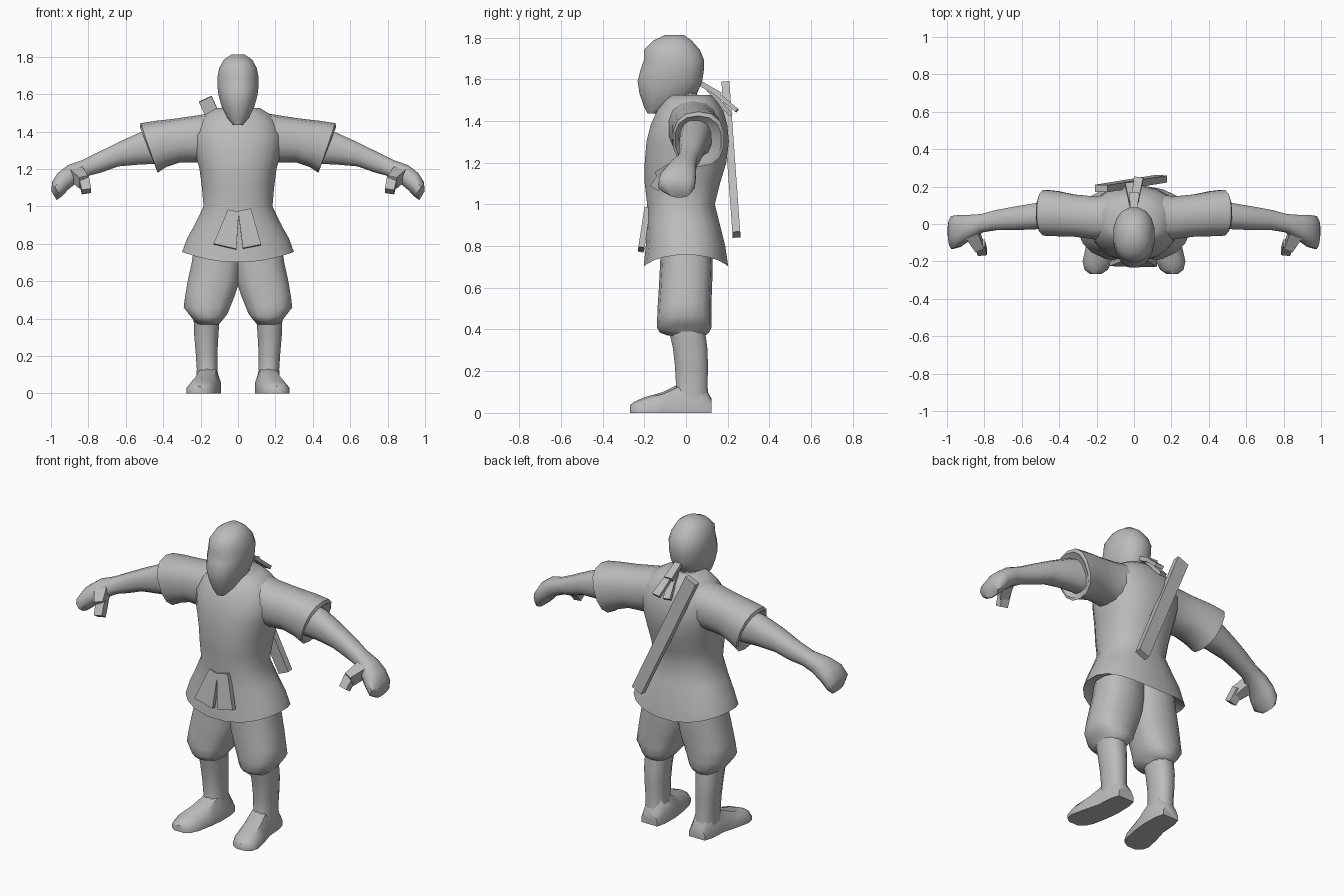
import bpy, bmesh, math
from mathutils import Vector

cloth = bpy.data.materials.new("plain_grey")
cloth.diffuse_color = (0.5, 0.5, 0.5, 1)


def finish(name, bm, angle=45):
    bmesh.ops.recalc_face_normals(bm, faces=bm.faces)
    me = bpy.data.meshes.new(name)
    bm.to_mesh(me)
    bm.free()
    ob = bpy.data.objects.new(name, me)
    me.materials.append(cloth)
    bpy.context.collection.objects.link(ob)
    bpy.ops.object.select_all(action='DESELECT')
    bpy.context.view_layer.objects.active = ob
    ob.select_set(True)
    bpy.ops.object.shade_smooth_by_angle(angle=math.radians(angle))
    return ob


def skin(name, rings, angle=45):
    """Join rings of points into a closed skin."""
    bm = bmesh.new()
    vs = [[bm.verts.new(p) for p in r] for r in rings]
    n = len(vs[0])
    for a, b in zip(vs, vs[1:]):
        for i in range(n):
            j = (i + 1) % n
            bm.faces.new((a[i], a[j], b[j], b[i]))
    bm.faces.new(vs[0])
    bm.faces.new(vs[-1])
    return finish(name, bm, angle)


def oval(n, power=1.0):
    for i in range(n):
        t = 2 * math.pi * (i + 0.5) / n
        c, s = math.cos(t), math.sin(t)
        yield (math.copysign(abs(c) ** power, c), math.copysign(abs(s) ** power, s))


def upright(name, rows, n=16, power=0.9, s=1):
    """Rows: z, x min, x max, y front, y back, rise of the ring at its sides."""
    rings = []
    for z, x0, x1, y0, y1, rise in rows:
        rings.append([(s * ((x0 + x1) / 2 + c * (x1 - x0) / 2),
                       (y0 + y1) / 2 + d * (y1 - y0) / 2, z + rise * c * c)
                      for c, d in oval(n, power)])
    return skin(name, rings)


def sideways(name, rows, n=12, power=0.9, s=1):
    """Rows: x, y front, y back, z bottom, z top, lean of the ring along x."""
    rings = []
    for x, y0, y1, z0, z1, lean in rows:
        rings.append([(s * (x + lean * d), (y0 + y1) / 2 + c * (y1 - y0) / 2,
                       (z0 + z1) / 2 + d * (z1 - z0) / 2) for c, d in oval(n, power)])
    return skin(name, rings)


def bar(name, a, b, wide, w0, w1, thick):
    """Straight tapered strap or box from a to b."""
    a, b, wide = Vector(a), Vector(b), Vector(wide)
    d = (b - a).normalized()
    u = (wide - d * wide.dot(d)).normalized()
    v = d.cross(u)
    rings = [[p + u * w * i / 2 + v * thick * j / 2
              for i, j in ((-1, -1), (1, -1), (1, 1), (-1, 1))]
             for p, w in ((a, w0), (b, w1))]
    return skin(name, rings, 30)


# Hooded head and neck
upright("head", [
    (1.435, -.025, .025, -.185, -.14, 0), (1.475, -.06, .06, -.205, -.05, 0),
    (1.53, -.088, .088, -.225, .055, 0), (1.59, -.105, .105, -.235, .08, 0),
    (1.64, -.112, .112, -.222, .088, 0), (1.69, -.112, .112, -.205, .09, 0),
    (1.74, -.102, .102, -.205, .07, 0), (1.785, -.077, .077, -.16, .03, 0),
    (1.813, -.035, .035, -.10, -.01, 0)])
upright("neck", [(1.38, -.1, .1, -.09, .1, 0), (1.49, -.075, .075, -.1, .06, 0),
                 (1.57, -.07, .07, -.1, .05, 0)])

# Tunic with flared skirt, hollow at the hem
upright("tunic", [
    (.79, -.2, .2, -.13, .13, 0), (.72, -.285, .285, -.195, .19, .05),
    (.70, -.302, .302, -.205, .205, .058), (.80, -.275, .275, -.195, .19, .03),
    (.90, -.235, .235, -.19, .165, 0), (1.0, -.186, .186, -.188, .14, 0),
    (1.1, -.195, .195, -.2, .165, 0), (1.2, -.208, .208, -.2, .195, 0),
    (1.3, -.235, .235, -.192, .208, 0), (1.38, -.24, .24, -.172, .2, 0),
    (1.45, -.21, .21, -.14, .18, 0), (1.495, -.17, .17, -.11, .15, 0),
    (1.525, -.12, .12, -.085, .12, 0)], 20, 0.85)

for s, side in ((1, "left"), (-1, "right")):
    # Sleeve with a slanted cuff
    sideways(side + "_sleeve", [
        (.08, -.1, .17, 1.24, 1.51, 0), (.21, -.085, .15, 1.235, 1.488, 0),
        (.32, -.07, .16, 1.235, 1.47, .01), (.41, -.068, .178, 1.21, 1.458, .025),
        (.475, -.065, .185, 1.18, 1.445, .045), (.48, -.055, .17, 1.195, 1.425, .045),
        (.45, -.035, .13, 1.23, 1.39, .03)], 14, .85, s)
    # Bare arm running into a cupped hand
    sideways(side + "_arm", [
        (.40, -.03, .13, 1.225, 1.43, 0), (.52, -.03, .115, 1.222, 1.40, 0),
        (.64, -.035, .095, 1.212, 1.345, 0), (.74, -.035, .075, 1.18, 1.29, .01),
        (.81, -.045, .055, 1.165, 1.25, .02), (.88, -.085, .05, 1.135, 1.222, .03),
        (.935, -.125, .05, 1.09, 1.18, .03), (.97, -.135, .045, 1.05, 1.13, .026),
        (.983, -.085, .02, 1.033, 1.08, .014)], 12, .85, s)
    # Thumb
    bar(side + "_thumb_base", (s * .87, -.04, 1.18), (s * .825, -.125, 1.13),
        (1, 0, 0), .075, .05, .07)
    bar(side + "_thumb_tip", (s * .825, -.105, 1.15), (s * .81, -.15, 1.08),
        (1, 0, 0), .055, .05, .045)
    # Baggy trouser leg, gathered under the knee
    upright(side + "_trouser_leg", [
        (.37, .10, .225, -.085, .09, 0), (.385, .075, .245, -.125, .11, .015),
        (.41, .055, .265, -.14, .122, .015), (.46, .04, .293, -.138, .122, 0),
        (.53, .012, .284, -.135, .122, 0), (.60, -.01, .272, -.13, .125, 0),
        (.70, -.02, .25, -.125, .128, 0), (.80, -.02, .235, -.12, .125, 0)], 14, .8, s)
    # Shin
    upright(side + "_shin", [
        (.05, .1, .225, -.07, .115, 0), (.13, .108, .222, -.05, .105, 0),
        (.22, .108, .228, -.055, .108, 0), (.31, .103, .236, -.065, .105, 0),
        (.42, .095, .24, -.09, .09, 0)], 12, .85, s)
    # Foot turned outwards: y, x min, x max, height
    foot = []
    for y, x0, x1, h in ((.122, .105, .21, .07), (.07, .092, .225, .15),
                         (-.03, .09, .232, .14), (-.11, .10, .255, .10),
                         (-.20, .118, .275, .075), (-.245, .14, .265, .055),
                         (-.268, .175, .235, .038)):
        m, w = (x0 + x1) / 2, (x1 - x0) / 2
        foot.append([(s * (m + w * k), y, z) for k, z in (
            (-1, 0), (1, 0), (1, h * .4), (.62, h * .9), (0, h), (-.62, h * .9), (-1, h * .4))])
    skin(side + "_foot", foot)

# Sash tails hanging at the front
bar("sash_tail_left", (.035, -.185, .98), (.075, -.215, .785), (1, 0, 0), .07, .10, .03)
bar("sash_tail_right", (-.025, -.185, .975), (-.07, -.215, .785), (1, 0, 0), .06, .125, .025)

# Scabbard slung across the back
bar("scabbard", (-.175, .19, 1.575), (.145, .242, .855), (1, 0, 0), .075, .07, .038)

# Headband knot and tails
bar("knot_strap", (0, .06, 1.585), (.0, .165, 1.525), (1, 0, 0), .04, .05, .025)
bar("knot_tail_left", (.005, .13, 1.545), (.025, .245, 1.45), (1, 0, 0), .04, .05, .02)
bar("knot_tail_right", (-.005, .10, 1.56), (-.025, .215, 1.43), (1, 0, 0), .035, .045, .02)
